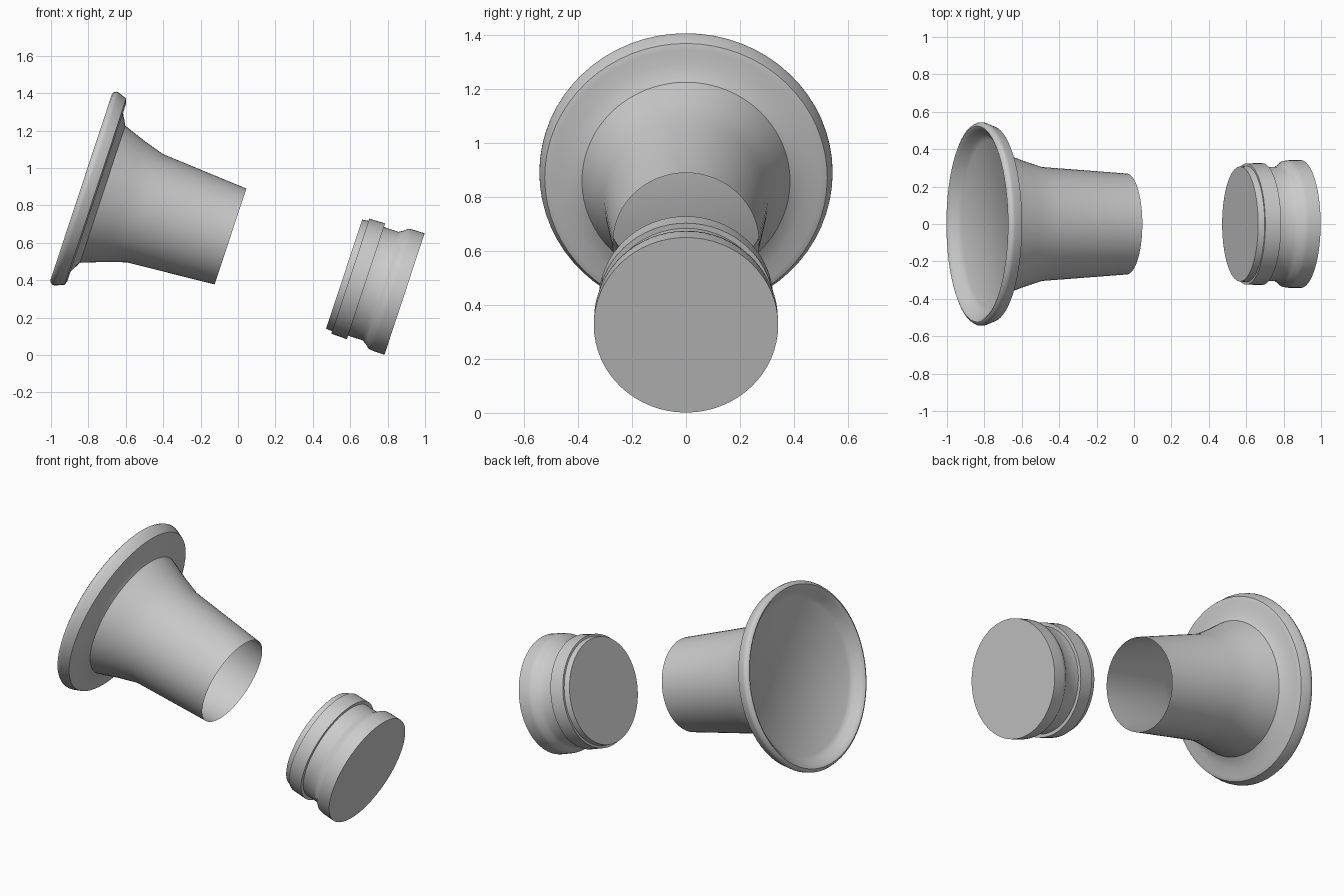
import bpy, bmesh, math
from mathutils import Matrix

if "Cube" in bpy.data.objects:
    bpy.data.objects.remove(bpy.data.objects["Cube"], do_unlink=True)

TILT = math.radians(18.3)
SIDES = 64
AXIS_OFFSET = 0.589

grey = bpy.data.materials.new("light grey")
grey.use_nodes = True
colour = (0.6, 0.6, 0.6, 1)
grey.diffuse_color = colour
grey.node_tree.nodes["Principled BSDF"].inputs["Base Color"].default_value = colour

# Both parts share one axis, tilted down towards +x
placement = (Matrix.Translation((AXIS_OFFSET * math.sin(TILT), 0, AXIS_OFFSET * math.cos(TILT)))
             @ Matrix.Rotation(math.pi / 2 + TILT, 4, "Y"))


def turned(name, profile, cap_start=False, cap_end=False):
    """Revolve (distance along axis, radius) points, optionally closing the ends."""
    bm = bmesh.new()
    rings = []
    for s, r in profile:
        angles = [2 * math.pi * i / SIDES for i in range(SIDES)]
        rings.append([bm.verts.new((r * math.cos(a), r * math.sin(a), s)) for a in angles])
    for low, high in zip(rings, rings[1:]):
        for i in range(SIDES):
            j = (i + 1) % SIDES
            bm.faces.new((low[i], low[j], high[j], high[i]))
    if cap_start:
        bm.faces.new(rings[0][::-1])
    if cap_end:
        bm.faces.new(rings[-1])
    mesh = bpy.data.meshes.new(name)
    bm.to_mesh(mesh)
    bm.free()
    mesh.materials.append(grey)
    obj = bpy.data.objects.new(name, mesh)
    bpy.context.collection.objects.link(obj)
    obj.matrix_world = placement
    bpy.ops.object.select_all(action="DESELECT")
    obj.select_set(True)
    bpy.context.view_layer.objects.active = obj
    bpy.ops.object.shade_smooth_by_angle(angle=math.radians(40))
    return obj


# Flared bell: recessed disc, rolled rim, flat shoulder, flare and open neck
turned("flared_bell", [
    (-1.01, 0.45), (-1.03, 0.475), (-1.06, 0.502), (-1.074, 0.515),
    (-1.078, 0.524), (-1.072, 0.536), (-1.058, 0.544), (-1.045, 0.543),
    (-0.998, 0.524), (-0.99, 0.5), (-0.99, 0.447),
    (-0.957, 0.386), (-0.84, 0.343), (-0.72, 0.305), (-0.237, 0.27),
], cap_start=True)

# Separate plug: stepped collar, narrow waist and wide end
turned("plug", [
    (0.403, 0.307), (0.438, 0.311), (0.438, 0.324), (0.526, 0.326),
    (0.526, 0.306), (0.607, 0.305), (0.63, 0.319), (0.653, 0.338),
    (0.675, 0.341), (0.743, 0.342),
], cap_start=True, cap_end=True)
